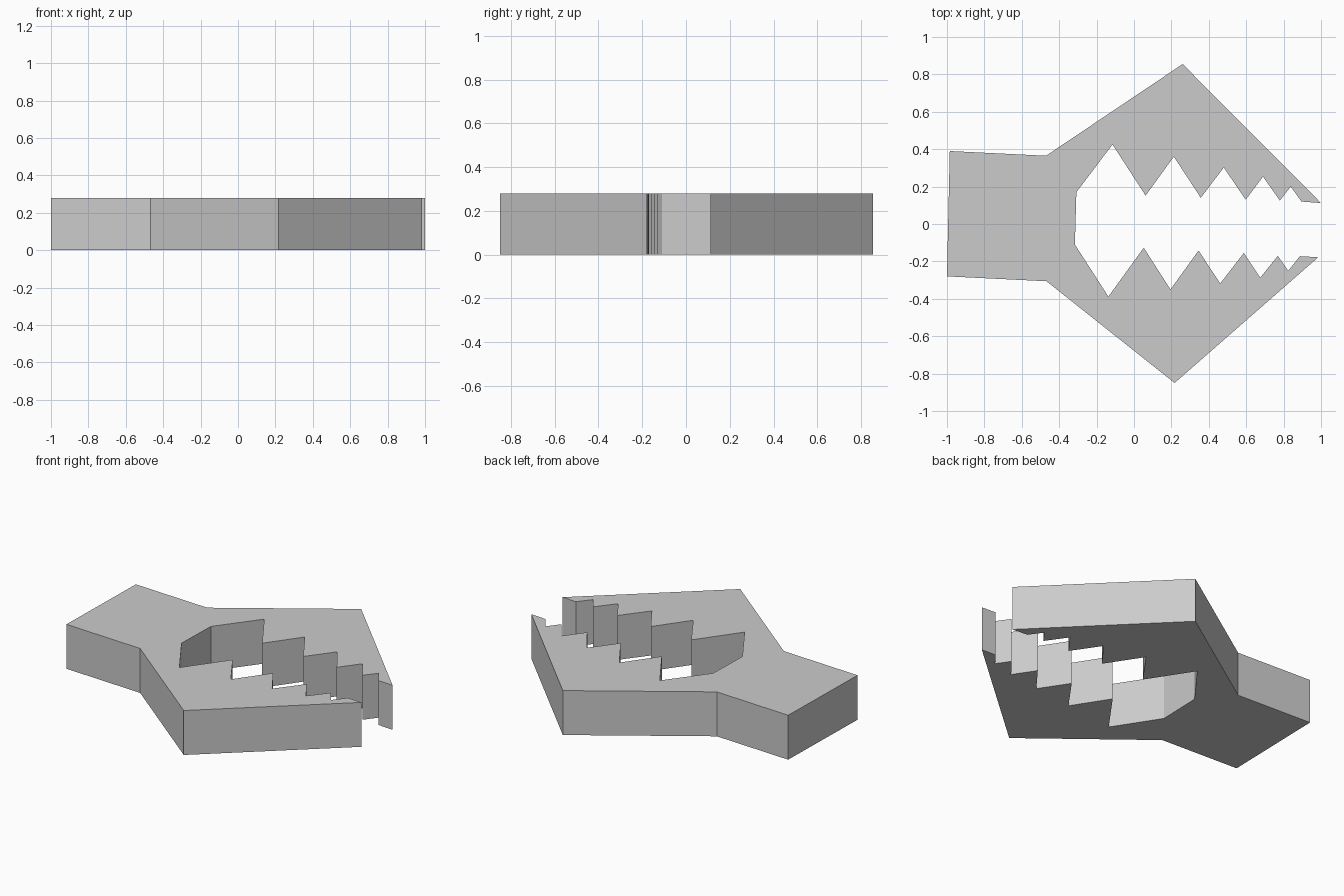
import bpy, bmesh

if "Cube" in bpy.data.objects:
    bpy.data.objects.remove(bpy.data.objects["Cube"])

HEIGHT = 0.28

# upper jaw: outer edge to the tip, then the teeth back to the throat
upper_outer = [(-0.985, 0.39), (-0.47, 0.365), (0.26, 0.855), (1.0, 0.112)]
upper_teeth = [(0.895, 0.12), (0.838, 0.20), (0.78, 0.125), (0.69, 0.253),
               (0.597, 0.13), (0.48, 0.302), (0.357, 0.14), (0.213, 0.36),
               (0.062, 0.152), (-0.115, 0.425), (-0.308, 0.17)]
# lower jaw: throat and teeth out to the tip, then the outer edge back to the handle
lower_teeth = [(-0.316, -0.11), (-0.137, -0.388), (0.052, -0.127), (0.195, -0.35),
               (0.345, -0.142), (0.461, -0.318), (0.587, -0.155), (0.675, -0.287),
               (0.769, -0.17), (0.825, -0.25), (0.887, -0.172)]
lower_outer = [(0.985, -0.178), (0.217, -0.85), (-0.468, -0.306), (-1.0, -0.28)]


def extrude_outline(name, points, height):
    """Flat-faced solid from a closed outline."""
    bm = bmesh.new()
    base = bm.faces.new([bm.verts.new((x, y, 0)) for x, y in points])
    result = bmesh.ops.extrude_face_region(bm, geom=[base], use_keep_orig=True)
    top = [v for v in result["geom"] if isinstance(v, bmesh.types.BMVert)]
    bmesh.ops.translate(bm, verts=top, vec=(0, 0, height))
    bmesh.ops.recalc_face_normals(bm, faces=bm.faces)
    mesh = bpy.data.meshes.new(name)
    bm.to_mesh(mesh)
    bm.free()
    obj = bpy.data.objects.new(name, mesh)
    bpy.context.collection.objects.link(obj)
    return obj


# toothed claw with its handle block
extrude_outline("toothed_claw", upper_outer + upper_teeth + lower_teeth + lower_outer, HEIGHT)
